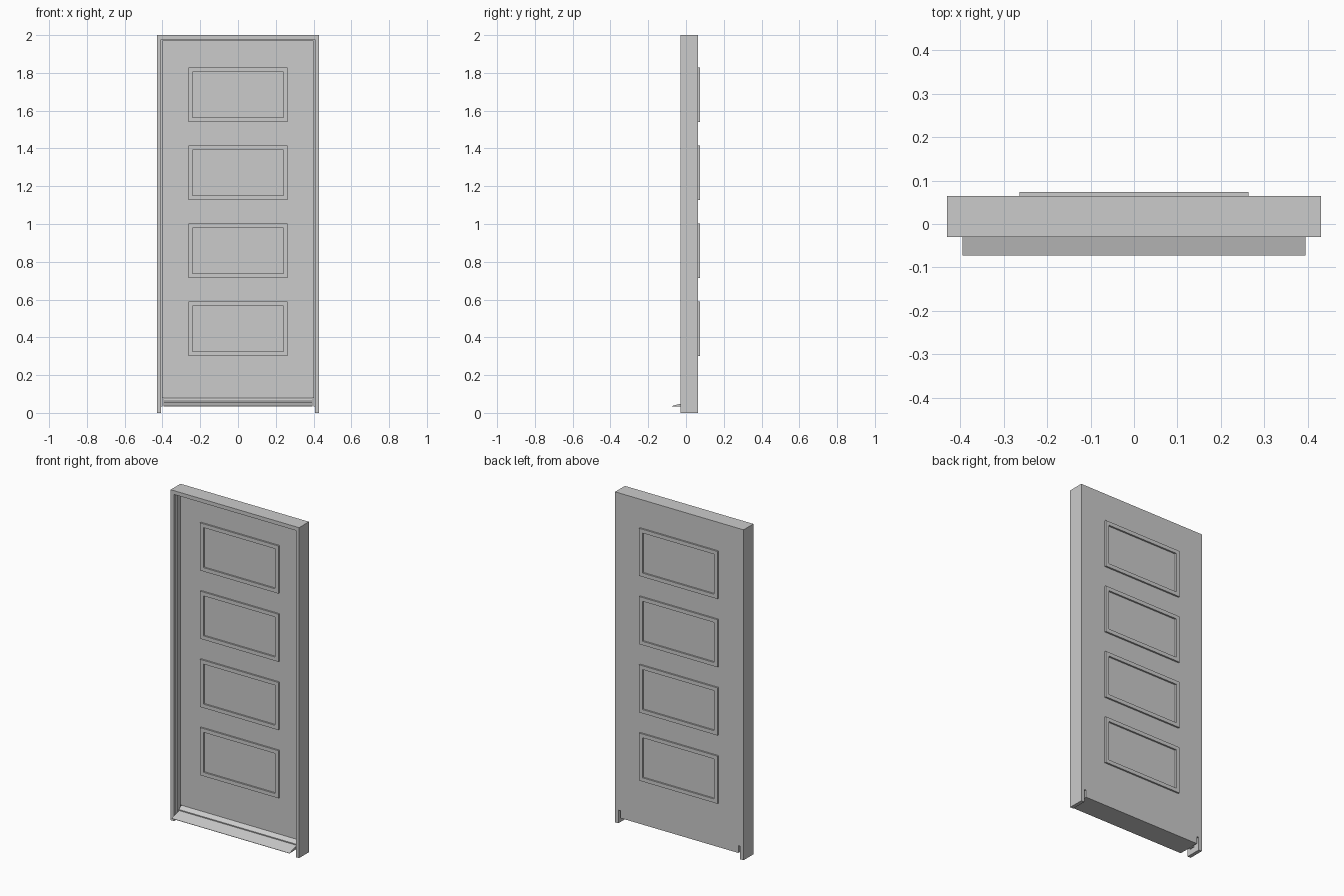
import bpy, bmesh

if "Cube" in bpy.data.objects:
    bpy.data.objects.remove(bpy.data.objects["Cube"])


def make_object(name, bm):
    bmesh.ops.recalc_face_normals(bm, faces=bm.faces)
    mesh = bpy.data.meshes.new(name)
    bm.to_mesh(mesh)
    bm.free()
    ob = bpy.data.objects.new(name, mesh)
    bpy.context.collection.objects.link(ob)
    return ob


def box(name, x0, x1, y0, y1, z0, z1):
    return extrude_profile(name, [(y0, z0), (y1, z0), (y1, z1), (y0, z1)], x0, x1)


def extrude_profile(name, yz, x0, x1):
    bm = bmesh.new()
    face = bm.faces.new([bm.verts.new((x0, y, z)) for y, z in yz])
    geom = bmesh.ops.extrude_face_region(bm, geom=[face])["geom"]
    moved = [g for g in geom if isinstance(g, bmesh.types.BMVert)]
    bmesh.ops.translate(bm, verts=moved, vec=(x1 - x0, 0, 0))
    return make_object(name, bm)


def mitred_strip(name, outer, inner, y0, y1, closed):
    """Square-section strip between two matching xz outlines, with mitred corners."""
    bm = bmesh.new()
    sections = [[bm.verts.new(p) for p in ((ox, y0, oz), (ix, y0, iz), (ix, y1, iz), (ox, y1, oz))]
                for (ox, oz), (ix, iz) in zip(outer, inner)]
    n = len(sections)
    for i in range(n if closed else n - 1):
        a, b = sections[i], sections[(i + 1) % n]
        for k in range(4):
            m = (k + 1) % 4
            bm.faces.new((a[k], a[m], b[m], b[k]))
    if not closed:
        bm.faces.new(sections[0])
        bm.faces.new(sections[-1])
    return make_object(name, bm)


def arch(w, z0, z1):
    return [(-w, z0), (-w, z1), (w, z1), (w, z0)]


BACK = 0.064
LEAF_FRONT = 0.022

# Outer door frame and the stop in front of the leaf
mitred_strip("door_frame", arch(0.43, 0, 2), arch(0.408, 0, 1.977), -0.03, BACK, False)
mitred_strip("door_stop", arch(0.408, 0.035, 1.977), arch(0.4, 0.035, 1.968), -0.008, LEAF_FRONT, False)

# Door leaf
box("door_leaf", -0.408, 0.408, LEAF_FRONT, BACK, 0.08, 1.977)

# Sloping sill with raised weather bar
sill = [(-0.073, 0.035), (BACK, 0.035), (BACK, 0.08), (LEAF_FRONT, 0.08),
        (0.0, 0.062), (0.0, 0.056), (-0.073, 0.037)]
extrude_profile("sill", sill, -0.395, 0.395)

# Raised panel mouldings on both faces
for i in range(4):
    zc = 0.445 + i * 0.413
    outer = arch(0.263, zc - 0.144, zc + 0.144)
    inner = arch(0.24, zc - 0.121, zc + 0.121)
    mitred_strip(f"front_moulding_{i + 1}", outer, inner, LEAF_FRONT - 0.01, LEAF_FRONT, True)
    mitred_strip(f"back_moulding_{i + 1}", outer, inner, BACK, BACK + 0.01, True)
